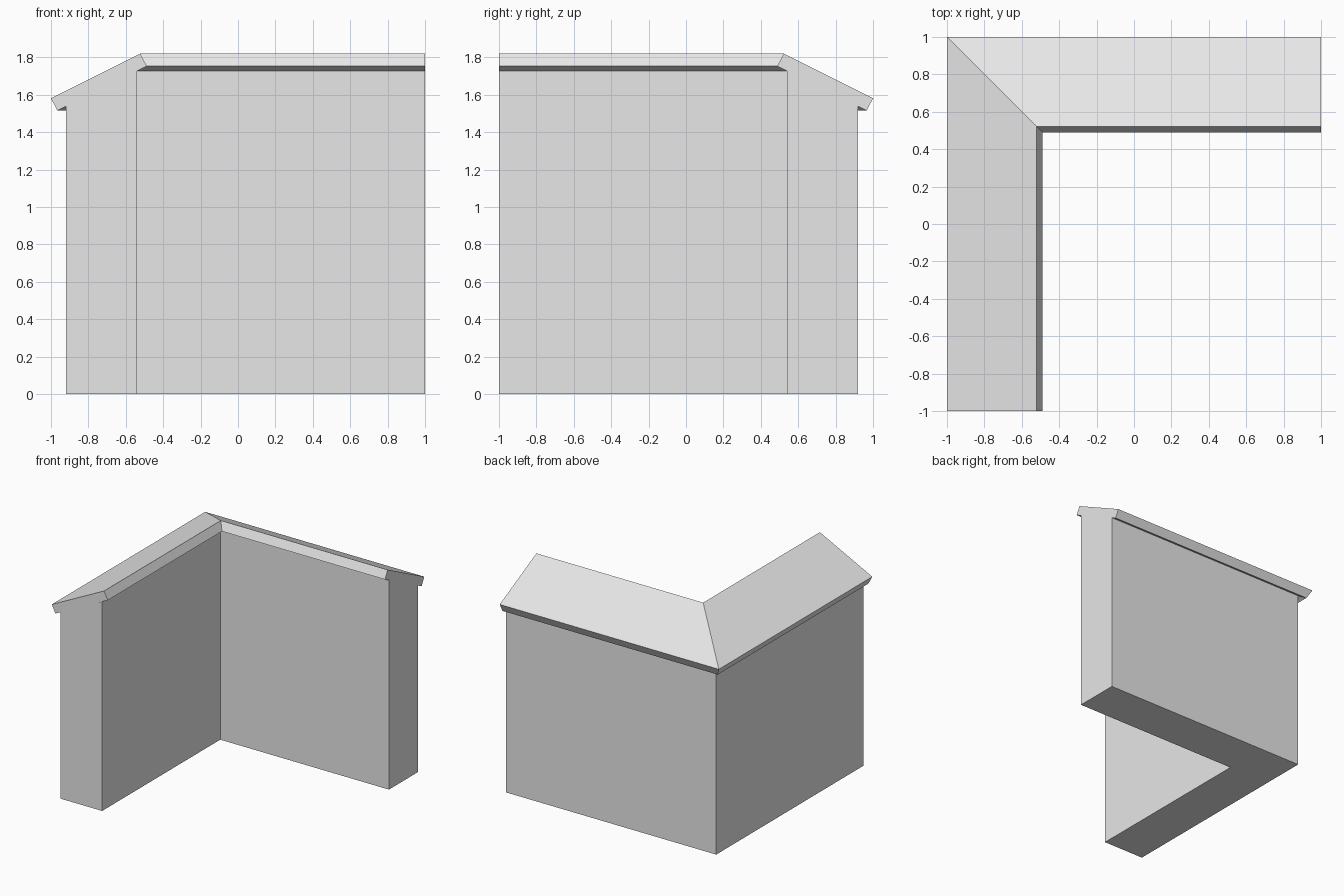
import bpy
import bmesh

cube = bpy.data.objects.get("Cube")
if cube:
    bpy.data.objects.remove(cube, do_unlink=True)

GREY = (0.8, 0.8, 0.8, 1.0)
material = bpy.data.materials.new("light_grey")
material.use_nodes = True
material.diffuse_color = GREY
material.node_tree.nodes["Principled BSDF"].inputs["Base Color"].default_value = GREY


def corner_sweep(name, profile):
    """Sweep an (offset, height) profile along two wings with a mitred corner."""
    bm = bmesh.new()
    stations = [
        [bm.verts.new((d, -1, z)) for d, z in profile],
        [bm.verts.new((d, -d, z)) for d, z in profile],
        [bm.verts.new((1, -d, z)) for d, z in profile],
    ]
    count = len(profile)
    for a, b in zip(stations, stations[1:]):
        for i in range(count):
            j = (i + 1) % count
            bm.faces.new((a[i], a[j], b[j], b[i]))
    bm.faces.new(stations[0])
    bm.faces.new(stations[-1])
    bmesh.ops.recalc_face_normals(bm, faces=bm.faces)
    mesh = bpy.data.meshes.new(name)
    bm.to_mesh(mesh)
    bm.free()
    mesh.materials.append(material)
    obj = bpy.data.objects.new(name, mesh)
    bpy.context.collection.objects.link(obj)
    return obj


# L-shaped wall whose sloping top meets the underside of the roof
corner_sweep("corner_wall", [(-0.92, 0), (-0.54, 0), (-0.54, 1.727), (-0.92, 1.538)])

# Mitred sloping roof slab with square-cut edges
corner_sweep("roof_slab", [(-0.966, 1.515), (-0.488, 1.753), (-0.522, 1.82), (-1, 1.581)])
